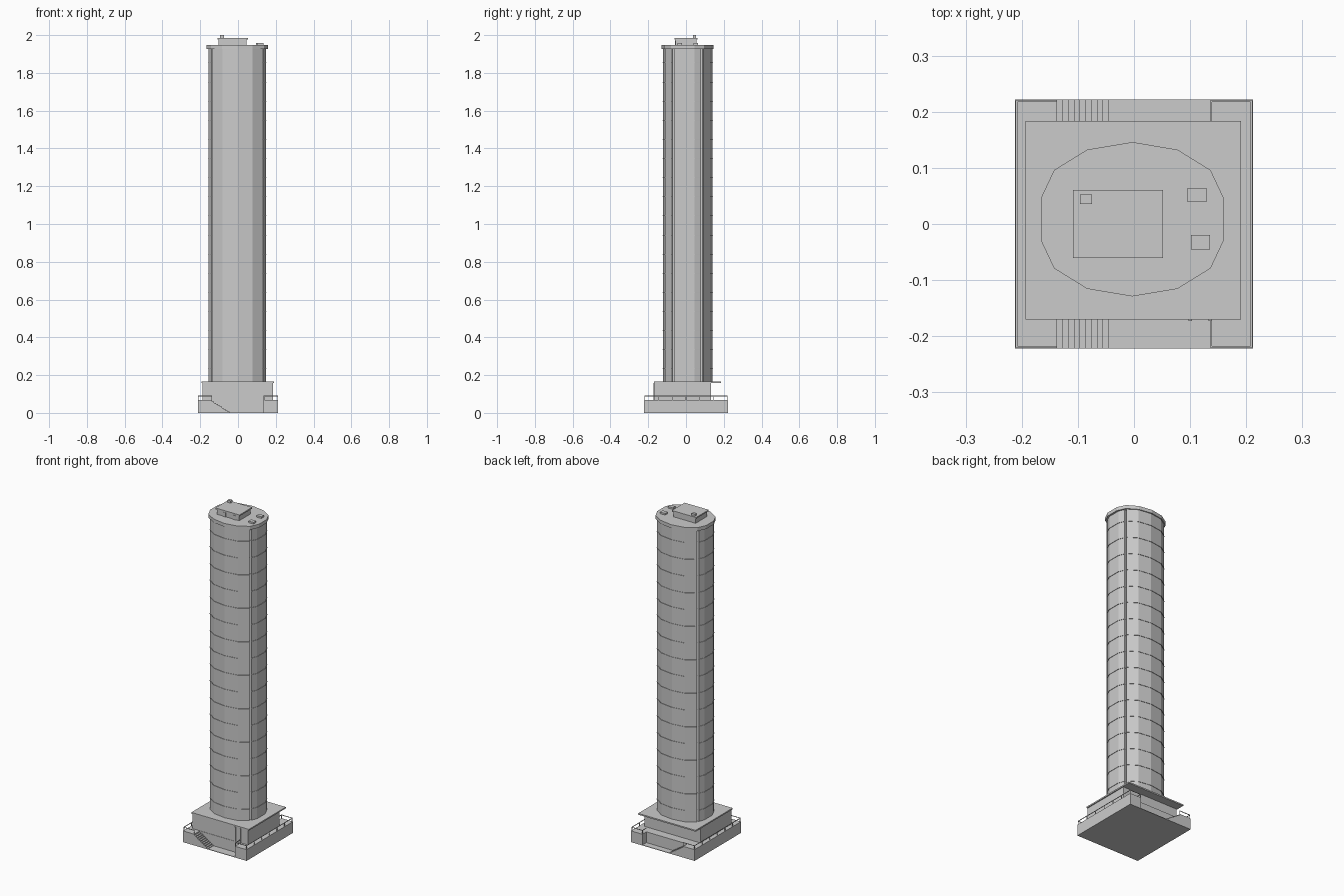
import bpy, bmesh
from mathutils import Vector

if "Cube" in bpy.data.objects:
    bpy.data.objects.remove(bpy.data.objects["Cube"])


def finish(name, bm):
    bmesh.ops.recalc_face_normals(bm, faces=bm.faces)
    me = bpy.data.meshes.new(name)
    bm.to_mesh(me)
    bm.free()
    ob = bpy.data.objects.new(name, me)
    bpy.context.collection.objects.link(ob)
    return ob


def boxes(name, specs):
    """One object from (x0, x1, y0, y1, z0, z1) boxes."""
    bm = bmesh.new()
    for x0, x1, y0, y1, z0, z1 in specs:
        vs = bmesh.ops.create_cube(bm, size=1)['verts']
        for v in vs:
            v.co = Vector((x0 + (v.co.x + .5) * (x1 - x0),
                           y0 + (v.co.y + .5) * (y1 - y0),
                           z0 + (v.co.z + .5) * (z1 - z0)))
    return finish(name, bm)


def prisms(name, pts, spans):
    """Extrude an outline over each (z0, z1) span."""
    bm = bmesh.new()
    for z0, z1 in spans:
        f = bm.faces.new([bm.verts.new((x, y, z0)) for x, y in pts])
        top = bmesh.ops.extrude_face_region(bm, geom=[f])['geom']
        for v in top:
            if isinstance(v, bmesh.types.BMVert):
                v.co.z = z1
    return finish(name, bm)


CX, CY = -0.003, 0.0085


def four_way(quarter):
    """Mirror a quarter outline (from +x side to +y apex) around the tower axis."""
    half = quarter + [(-x, y) for x, y in reversed(quarter) if x > 0]
    full = half + [(-x, -y) for x, y in half]
    return [(x + CX, y + CY) for x, y in full]


# Terrace base with corner blocks and sunken entry floors
GX, GY = 0.2125, 0.222
YF, YB = -0.17, 0.184
XS, XE = -0.137, 0.136
base = [(-GX, GX, YF, YB, 0, 0.068)]
for y0, y1 in ((-GY, YF), (YB, GY)):
    base += [(-GX, XS, y0, y1, 0, 0.068), (XE, GX, y0, y1, 0, 0.068),
             (XS, XE, y0, y1, 0, 0.003)]
boxes("terrace_base", base)

# Entry stairs, front and back
N = 9
steps = []
for y0, y1 in ((-GY, YF), (YB, GY)):
    for i in range(N):
        w = 0.092 / N
        steps.append((XS + i * w, XS + (i + 1) * w, y0, y1, 0, 0.06 * (N - i) / N))
boxes("entry_stairs", steps)

# Open railings around the terrace
R, T, H0, H1 = 0.0015, 0.003, 0.068, 0.091
rails = []
for s in (-1, 1):
    x = s * 0.2095
    rails.append((x - R, x + R, -0.219, 0.219, H1 - T, H1))
    for i in range(7):
        y = -0.2175 + i * 0.0725
        rails.append((x - R, x + R, y - R, y + R, H0, H1))
    y = s * 0.219
    for xa, xb in ((-0.211, XS), (XE, 0.211)):
        rails.append((xa, xb, y - R, y + R, H1 - T, H1))
        xe = xb - R if xb < 0 else xa + R
        rails.append((xe - R, xe + R, y - R, y + R, H0, H1))
    ya, yb = ((-0.219, YF) if s < 0 else (YB, 0.219))
    rails.append((XE, XE + T, ya, yb, H1 - T, H1))
boxes("terrace_railings", rails)

# Podium and its roof slab, overhanging at the back as a canopy
boxes("podium", [(-0.188, 0.185, -0.168, 0.132, 0.06, 0.16)])
boxes("podium_roof", [(-0.193, 0.191, YF, YB, 0.157, 0.165)])
boxes("podium_front_piers", [(x - 0.003, x + 0.003, -0.173, -0.166, 0.003, 0.157)
                             for x in (0.1, XE)])

# Tower shaft: faceted facades with recessed slots at the corners
shaft = four_way([(0.152, 0.0375), (0.138, 0.071), (0.125, 0.071),
                  (0.125, 0.08), (0.133, 0.083), (0.079, 0.119), (0, 0.131)])
prisms("tower_shaft", shaft, [(0.165, 1.927)])

# Thin floor ledges
ledge = four_way([(0.1545, 0.038), (0.14, 0.072), (0.125, 0.071),
                  (0.125, 0.08), (0.1345, 0.0845), (0.08, 0.1215), (0, 0.1335)])
prisms("floor_ledges", ledge,
       [(0.232 + i * 0.1012, 0.2345 + i * 0.1012) for i in range(17)])

# Roof cap
prisms("roof_cap", four_way([(0.163, 0.0375), (0.1395, 0.0875),
                             (0.0805, 0.124), (0, 0.1375)]), [(1.926, 1.947)])

# Rooftop plant room and equipment
boxes("plant_room", [(-0.103, 0.046, -0.055, 0.055, 1.947, 1.98),
                     (-0.109, 0.052, -0.061, 0.061, 1.978, 1.986)])
boxes("plant_room_doors", [(x, x + 0.018, -0.058, -0.05, 1.947, 1.972)
                           for x in (-0.06, 0.005)])
boxes("roof_equipment", [(-0.096, -0.075, 0.036, 0.053, 1.986, 2.0),
                         (0.095, 0.129, 0.039, 0.064, 1.947, 1.957),
                         (0.102, 0.135, -0.045, -0.02, 1.947, 1.957)])
